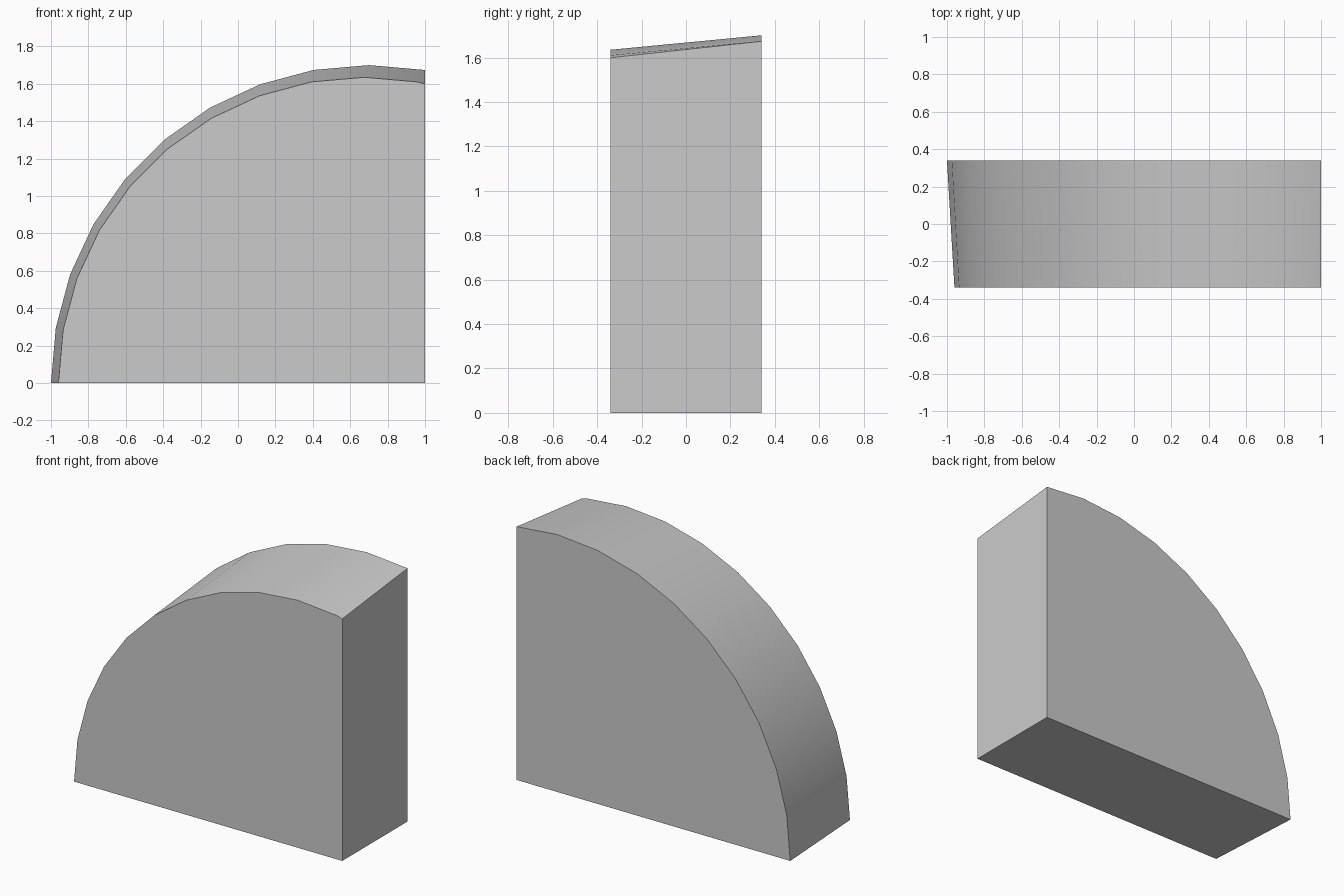
import bpy, bmesh
from math import cos, sin, radians

cube = bpy.data.objects.get("Cube")
if cube:
    bpy.data.objects.remove(cube, do_unlink=True)

# Single plain grey
grey = bpy.data.materials.new("light_grey")
grey.use_nodes = True
colour = (0.6, 0.6, 0.6, 1)
grey.diffuse_color = colour
grey.node_tree.nodes["Principled BSDF"].inputs["Base Color"].default_value = colour


def ring(bm, centre_x, radius, y, sides=36):
    """Upright ring of vertices facing along y."""
    step = 360 / sides
    return [bm.verts.new((centre_x + radius * cos(radians(i * step)), y,
                          radius * sin(radians(i * step)))) for i in range(sides)]


# Tapered disc, wider at the back
bm = bmesh.new()
front = ring(bm, 0.675, 1.635, -0.34)
back = ring(bm, 0.70, 1.70, 0.34)
bm.faces.new(front)
bm.faces.new(back)
for i in range(len(front)):
    j = (i + 1) % len(front)
    bm.faces.new((front[i], front[j], back[j], back[i]))

# Trim to a flat base and a flat left side, capping each cut
for point, normal in (((0, 0, 0), (0, 0, -1)), ((1, 0, 0), (1, 0, 0))):
    geom = bm.verts[:] + bm.edges[:] + bm.faces[:]
    cut = bmesh.ops.bisect_plane(bm, geom=geom, dist=1e-5, plane_co=point,
                                 plane_no=normal, clear_outer=True)
    edges = [e for e in bm.edges if e.is_boundary]
    bmesh.ops.holes_fill(bm, edges=edges, sides=0)
bmesh.ops.recalc_face_normals(bm, faces=bm.faces[:])

mesh = bpy.data.meshes.new("curved_wedge")
bm.to_mesh(mesh)
bm.free()
mesh.materials.append(grey)
wedge = bpy.data.objects.new("curved_wedge", mesh)
bpy.context.collection.objects.link(wedge)

# Smooth rim, sharp borders
bpy.ops.object.select_all(action='DESELECT')
wedge.select_set(True)
bpy.context.view_layer.objects.active = wedge
bpy.ops.object.shade_smooth_by_angle(angle=radians(30))
